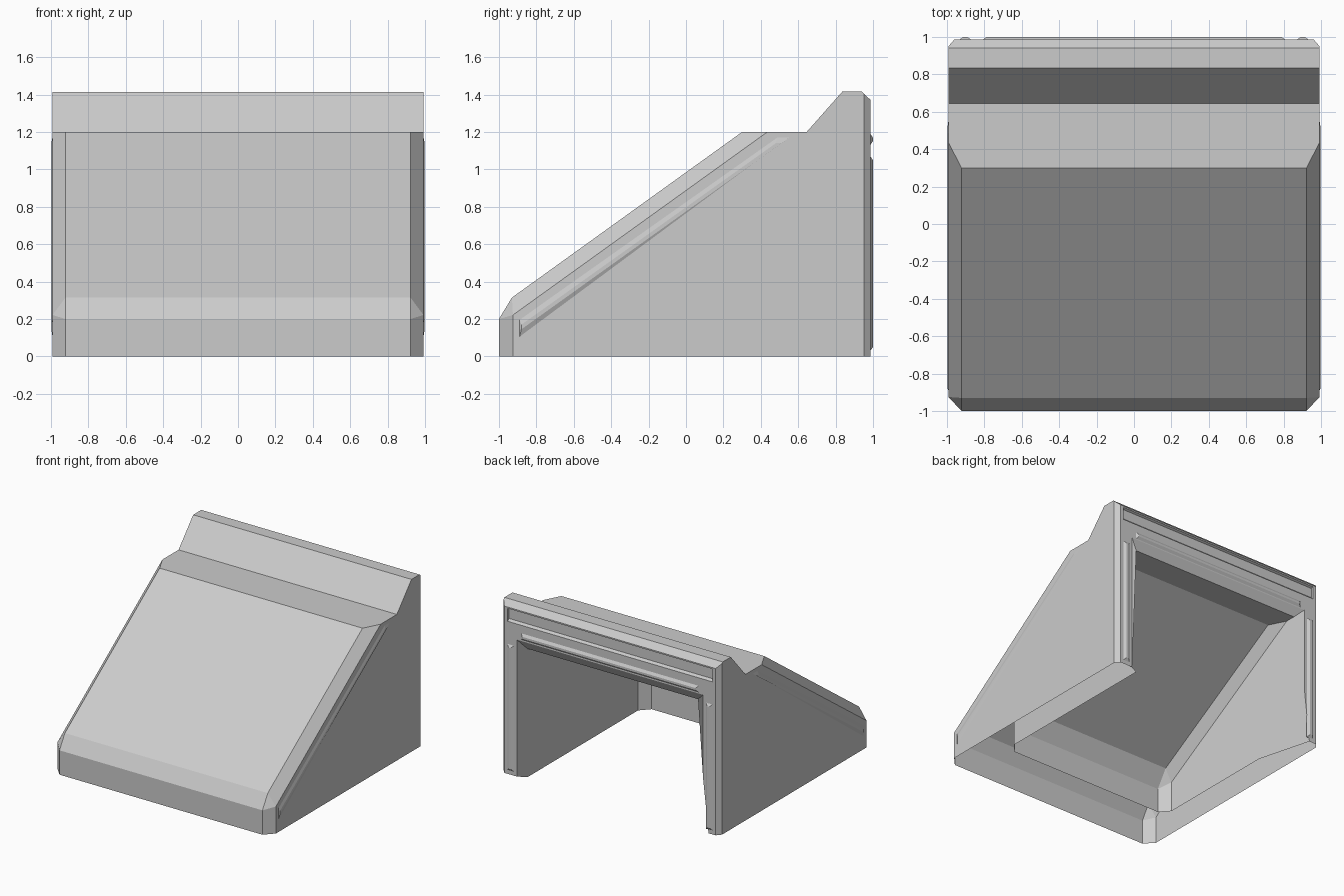
import bpy, bmesh
from mathutils import Vector

cube = bpy.data.objects.get("Cube")
if cube:
    bpy.data.objects.remove(cube, do_unlink=True)

grey = bpy.data.materials.new("plain_grey")
grey.use_nodes = True
COLOUR = (0.6, 0.6, 0.6, 1)
grey.diffuse_color = COLOUR
grey.node_tree.nodes["Principled BSDF"].inputs["Base Color"].default_value = COLOUR


def make_object(name, bm):
    bmesh.ops.recalc_face_normals(bm, faces=bm.faces)
    mesh = bpy.data.meshes.new(name)
    bm.to_mesh(mesh)
    bm.free()
    mesh.materials.append(grey)
    obj = bpy.data.objects.new(name, mesh)
    bpy.context.collection.objects.link(obj)
    return obj


def loft(start, end):
    """Closed solid between two matching loops of points."""
    bm = bmesh.new()
    a = [bm.verts.new(p) for p in start]
    b = [bm.verts.new(p) for p in end]
    bm.faces.new(a)
    bm.faces.new(b[::-1])
    for i in range(len(a)):
        j = (i + 1) % len(a)
        bm.faces.new((a[i], b[i], b[j], a[j]))
    bmesh.ops.recalc_face_normals(bm, faces=bm.faces)
    return bm


def prism(profile, half_width):
    """Side profile of (y, z) points extruded across x."""
    return loft([(-half_width, y, z) for y, z in profile],
                [(half_width, y, z) for y, z in profile])


def chamfer(bm, p, q, r):
    """Slice off the outside of the plane p, q, r on both sides of x = 0."""
    for side in (-1, 1):
        pts = [Vector((side * x, y, z)) for x, y, z in (p, q, r)]
        normal = (pts[1] - pts[0]).cross(pts[2] - pts[0]).normalized()
        if normal.x * side < 0:
            normal.negate()
        cut = bmesh.ops.bisect_plane(
            bm, geom=bm.verts[:] + bm.edges[:] + bm.faces[:], dist=1e-5,
            plane_co=pts[0], plane_no=normal, clear_outer=True)
        edges = [e for e in cut["geom_cut"] if isinstance(e, bmesh.types.BMEdge)]
        bmesh.ops.edgeloop_fill(bm, edges=edges)


def wedge_chamfers(bm, half, brow, knee, top):
    """Bevel the front corners, the upright edges and the slope edges."""
    inner = half - 0.07
    back = brow[0] + 0.075
    slope = (top[1] - knee[1]) / (top[0] - knee[0])
    corner_z = top[1] + slope * (back - top[0] - 0.135)
    chamfer(bm, (inner, *brow), (inner, *knee), (half, back, corner_z))
    chamfer(bm, (inner, *brow), (half, back, 0), (half, back, 1))
    chamfer(bm, (inner, *knee), (inner, *top), (half, top[0] + 0.135, top[1]))


# Outer wedge with a raised lip at the back
body = prism([(-1, 0), (-1, 0.2), (-0.93, 0.315), (0.3, 1.2), (0.645, 1.2),
              (0.835, 1.415), (0.94, 1.415), (0.987, 1.37), (0.987, 0)], 0.992)
wedge_chamfers(body, 0.992, (-1, 0.2), (-0.93, 0.315), (0.3, 1.2))
chamfer(body, (0.992, 0.95, 0), (0.96, 0.987, 0), (0.96, 0.987, 1))
shell = make_object("wedge_shell", body)

# Hollow inside, flared at the rear opening
hollow = prism([(-0.56, -0.1), (-0.56, 0.2), (-0.47, 0.34), (0.73, 1.055),
                (0.95, 1.055), (1.02, 1.055), (1.02, -0.1), (0.95, -0.1)], 0.775)
wedge_chamfers(hollow, 0.775, (-0.56, 0.2), (-0.47, 0.34), (0.73, 1.055))
for v in hollow.verts:
    if v.co.y > 1:
        v.co.x *= 1.173
        if v.co.z > 0:
            v.co.z += 0.13

# Long recess in the rear of the lip
recess = prism([(0.97, 1.35), (1.02, 1.375), (1.02, 1.22), (0.97, 1.27)], 0.93)

for name, bm in (("hollow_cutter", hollow), ("recess_cutter", recess)):
    cutter = make_object(name, bm)
    cutter.hide_render = True
    cut = shell.modifiers.new(name, "BOOLEAN")
    cut.operation = "DIFFERENCE"
    cut.solver = "EXACT"
    cut.object = cutter
    bpy.context.view_layer.update()
    evaluated = shell.evaluated_get(bpy.context.evaluated_depsgraph_get())
    result = bpy.data.meshes.new_from_object(evaluated)
    shell.modifiers.clear()
    shell.data = result
    bpy.data.objects.remove(cutter, do_unlink=True)

# The walls are open underneath
bm = bmesh.new()
bm.from_mesh(shell.data)
under = [f for f in bm.faces if all(abs(v.co.z) < 1e-4 for v in f.verts)]
bmesh.ops.delete(bm, geom=under, context="FACES")
bm.to_mesh(shell.data)
bm.free()
shell.data.materials.clear()
shell.data.materials.append(grey)


def rear_bar(name, x0, x1, z0, z1, edge):
    """Bar with sloped edges on the rear face."""
    def ring(y, d):
        return [(x0 + d, y, z0 + d), (x1 - d, y, z0 + d),
                (x1 - d, y, z1 - d), (x0 + d, y, z1 - d)]
    return make_object(name, loft(ring(0.985, 0), ring(1.0, edge)))


def mirror(obj):
    obj.modifiers.new("mirror", "MIRROR")


# Slanted ridges along both sides
ridge_base = [(-0.89, 0.10), (-0.89, 0.20), (0.49, 1.175), (0.56, 1.175)]
ridge_top = [(-0.88, 0.145), (-0.88, 0.17), (0.48, 1.14), (0.51, 1.14)]
mirror(make_object("side_ridge", loft([(0.991, *p) for p in ridge_base],
                                      [(0.998, *p) for p in ridge_top])))

# Rails on the rear posts and under the lip
mirror(rear_bar("post_rail", 0.87, 0.935, 0.03, 1.07, 0.022))
rear_bar("lip_rail", -0.81, 0.81, 1.13, 1.19, 0.022)
